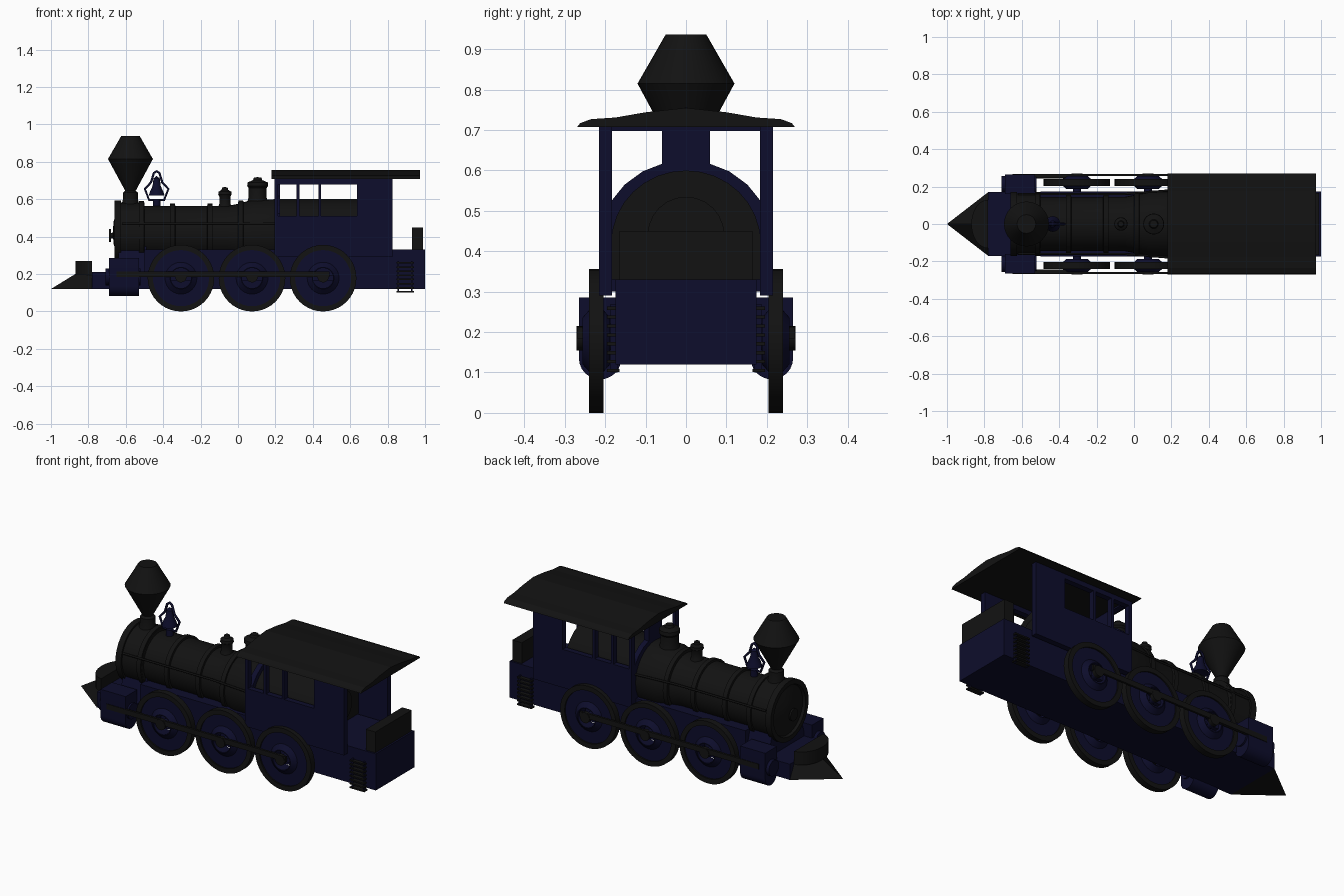
import bpy, bmesh, math
from mathutils import Matrix, Vector

if "Cube" in bpy.data.objects:
    bpy.data.objects.remove(bpy.data.objects["Cube"])


def material(name, c):
    m = bpy.data.materials.new(name)
    m.diffuse_color = (*c, 1)
    m.use_nodes = True
    m.node_tree.nodes["Principled BSDF"].inputs["Base Color"].default_value = m.diffuse_color
    return m


BLACK = material("black_iron", (0.006, 0.006, 0.006))
BLUE = material("navy_paint", (0.004, 0.004, 0.025))


def finish(bm, name, mat, smooth=False):
    bmesh.ops.remove_doubles(bm, verts=bm.verts, dist=1e-5)
    bmesh.ops.recalc_face_normals(bm, faces=bm.faces)
    me = bpy.data.meshes.new(name)
    bm.to_mesh(me)
    bm.free()
    me.materials.append(mat)
    ob = bpy.data.objects.new(name, me)
    bpy.context.collection.objects.link(ob)
    if smooth:
        bpy.ops.object.select_all(action='DESELECT')
        ob.select_set(True)
        bpy.context.view_layer.objects.active = ob
        bpy.ops.object.shade_smooth_by_angle(angle=math.radians(35))
    return ob


def box(name, mat, x0, x1, y0, y1, z0, z1):
    bm = bmesh.new()
    m = Matrix.Translation(((x0 + x1) / 2, (y0 + y1) / 2, (z0 + z1) / 2))
    m = m @ Matrix.Diagonal((abs(x1 - x0), abs(y1 - y0), abs(z1 - z0), 1))
    bmesh.ops.create_cube(bm, size=1, matrix=m)
    return finish(bm, name, mat)


def prism(name, mat, pts, axis, a, b, smooth=False):
    """Extrude a 2D outline along an axis from a to b."""
    place = {'x': lambda p, t: (t, p[0], p[1]),
             'y': lambda p, t: (p[0], t, p[1]),
             'z': lambda p, t: (p[0], p[1], t)}[axis]
    bm = bmesh.new()
    f = bm.faces.new([bm.verts.new(place(p, a)) for p in pts])
    r = bmesh.ops.extrude_face_region(bm, geom=[f])
    d = Vector(place((0, 0), b - a))
    bmesh.ops.translate(bm, vec=d, verts=[v for v in r['geom'] if isinstance(v, bmesh.types.BMVert)])
    return finish(bm, name, mat, smooth)


def lathe(name, mat, prof, axis='z', loc=(0, 0, 0), n=32):
    """Spin (radius, height) points around an axis."""
    rot = {'z': Matrix.Identity(4),
           'x': Matrix.Rotation(math.pi / 2, 4, 'Y'),
           'y': Matrix.Rotation(-math.pi / 2, 4, 'X')}[axis]
    bm = bmesh.new()
    vs = [bm.verts.new((r, 0, h)) for r, h in prof]
    es = [bm.edges.new(p) for p in zip(vs, vs[1:])]
    bmesh.ops.spin(bm, geom=vs + es, axis=(0, 0, 1), cent=(0, 0, 0), angle=2 * math.pi, steps=n)
    bmesh.ops.transform(bm, matrix=Matrix.Translation(loc) @ rot, verts=bm.verts)
    return finish(bm, name, mat, True)


def rod(name, mat, r, a, b, axis, loc, n=20):
    return lathe(name, mat, [(0, a), (r, a), (r, b), (0, b)], axis, loc, n)


def tube(name, mat, pts, r, cyclic=False):
    cu = bpy.data.curves.new(name, 'CURVE')
    cu.dimensions = '3D'
    cu.bevel_depth, cu.bevel_resolution, cu.use_fill_caps = r, 1, True
    s = cu.splines.new('POLY')
    s.points.add(len(pts) - 1)
    for p, q in zip(s.points, pts):
        p.co = (*q, 1)
    s.use_cyclic_u = cyclic
    cu.materials.append(mat)
    bpy.context.collection.objects.link(bpy.data.objects.new(name, cu))


def arc(cx, cz, rx, rz, a0, a1, n):
    return [(cx + rx * math.cos(math.radians(a0 + (a1 - a0) * i / n)),
             cz + rz * math.sin(math.radians(a0 + (a1 - a0) * i / n))) for i in range(n + 1)]


# chassis and front platform
box("main_frame", BLUE, -0.5, 1.0, -0.175, 0.175, 0.12, 0.33)
box("front_platform", BLUE, -0.78, -0.5, -0.17, 0.17, 0.12, 0.21)
prism("smokebox_saddle", BLUE, [(-0.17, 0.2), (0.17, 0.2), (0.12, 0.36), (-0.12, 0.36)], 'x', -0.64, -0.49)

# cowcatcher wedge with rounded top plate
bm = bmesh.new()
low = [bm.verts.new(p) for p in [(-1, 0, 0.12), (-0.78, 0.17, 0.12), (-0.78, -0.17, 0.12)]]
top = [bm.verts.new(p) for p in [(-0.87, 0, 0.2), (-0.78, 0.13, 0.2), (-0.78, -0.13, 0.2)]]
bm.faces.new(low)
bm.faces.new(top)
for i in range(3):
    j = (i + 1) % 3
    bm.faces.new([low[i], low[j], top[j], top[i]])
finish(bm, "cowcatcher", BLACK)
prism("cowcatcher_cap", BLACK, arc(-0.78, 0, 0.09, 0.13, 90, 270, 12), 'z', 0.195, 0.27, True)

# boiler, smokebox and bands
AX = (0, 0, 0.42)
lathe("boiler", BLACK, [(0, -0.5), (0.145, -0.5), (0.145, -0.05), (0.155, 0.0), (0.178, 0.08),
                        (0.18, 0.2), (0, 0.2)], 'x', AX)
lathe("smokebox", BLACK, [(0, -0.645), (0.14, -0.645), (0.145, -0.66), (0.172, -0.66), (0.172, -0.625),
                          (0.162, -0.625), (0.162, -0.5), (0, -0.5)], 'x', AX)
lathe("smokebox_door", BLACK, [(0, -0.67), (0.06, -0.665), (0.125, -0.645), (0, -0.64)], 'x', AX)
lathe("door_handle", BLACK, [(0, -0.69), (0.035, -0.69), (0.035, -0.68), (0.015, -0.68),
                             (0.015, -0.65)], 'x', (0, 0, 0.405), 16)
for x, r in ((-0.515, 0.17), (-0.35, 0.157), (-0.15, 0.157), (0.015, 0.172)):
    lathe("boiler_band", BLACK, [(0.13, x - 0.017), (r, x - 0.013), (r, x + 0.013), (0.13, x + 0.017)], 'x', AX)

# firebox inside the cab
prism("firebox", BLACK, [(0.185, 0.33)] + arc(0, 0.42, 0.185, 0.18, 0, 180, 16) + [(-0.185, 0.33)],
      'x', 0.2, 0.64, True)
rod("fire_door", BLACK, 0.095, 0.63, 0.66, 'x', (0, 0, 0.44), 24)

# chimney
lathe("chimney", BLACK, [(0, 0.56), (0.05, 0.56), (0.04, 0.6), (0.04, 0.635), (0.028, 0.645),
                         (0.12, 0.815), (0.05, 0.937), (0, 0.937)], 'z', (-0.575, 0, 0))

# domes
lathe("sand_dome", BLACK, [(0, 0.54), (0.04, 0.55), (0.03, 0.575), (0.03, 0.615), (0.036, 0.625), (0.034, 0.64),
                           (0.018, 0.65), (0.014, 0.663), (0, 0.665)], 'z', (-0.07, 0, 0), 24)
lathe("steam_dome", BLACK, [(0, 0.55), (0.06, 0.57), (0.048, 0.61), (0.048, 0.66), (0.056, 0.67), (0.054, 0.69),
                            (0.025, 0.702), (0.02, 0.716), (0, 0.718)], 'z', (0.105, 0, 0), 24)

# bell and its frame
lathe("bell", BLUE, [(0, 0.63), (0.042, 0.62), (0.036, 0.64), (0.022, 0.67), (0.017, 0.71), (0, 0.725)],
      'z', (-0.435, 0, 0), 20)
tube("bell_frame", BLUE, [(-0.475, 0, 0.595), (-0.395, 0, 0.595), (-0.372, 0, 0.655), (-0.405, 0, 0.69),
                          (-0.42, 0, 0.74), (-0.435, 0, 0.75), (-0.45, 0, 0.74), (-0.465, 0, 0.69),
                          (-0.498, 0, 0.655)], 0.007, True)
rod("bell_post", BLUE, 0.02, 0.55, 0.6, 'z', (-0.435, 0, 0), 12)

# cab front wall with two windows following the boiler
arch = [(0.2, 0.3)] + arc(0, 0.42, 0.215, 0.205, 30, 150, 8) + [(-0.2, 0.3)]
prism("cab_front_panel", BLUE, arch, 'x', 0.195, 0.225)
box("cab_front_column", BLUE, 0.195, 0.225, -0.06, 0.06, 0.58, 0.71)
box("cab_header", BLUE, 0.195, 0.225, -0.2, 0.2, 0.698, 0.715)

# roof
half = [(0.27, 0.707), (0.262, 0.717), (0.235, 0.727), (0.175, 0.731), (0.1, 0.744)]
roof = half + [(0, 0.755)] + [(-y, z) for y, z in reversed(half)]
prism("cab_roof", BLACK, roof, 'x', 0.178, 0.972)

# coal box on the rear deck
box("coal_box", BLACK, 0.93, 0.99, -0.165, 0.165, 0.33, 0.45)

for s, side in ((-1, "near"), (1, "far")):
    # cab side wall with three windows
    y0, y1 = s * 0.183, s * 0.215
    box(side + "_cab_lower_wall", BLUE, 0.195, 0.825, y0, y1, 0.29, 0.51)
    box(side + "_cab_top_rail", BLUE, 0.195, 0.825, y0, y1, 0.68, 0.715)
    for a, b in ((0.195, 0.213), (0.312, 0.328), (0.43, 0.445), (0.635, 0.825)):
        box(side + "_cab_post", BLUE, a, b, y0, y1, 0.51, 0.68)

    # steam cylinder with rounded bottom and end covers
    prism(side + "_cylinder", BLUE, [(s * 0.265, 0.285), (s * 0.16, 0.285)]
          + [(s * y, z) for y, z in arc(0.2125, 0.135, 0.0525, 0.052, 180, 360, 12)], 'x', -0.69, -0.53, True)
    rod(side + "_cylinder_cover", BLUE, 0.045, -0.708, -0.52, 'x', (0, s * 0.2125, 0.185), 20)
    rod(side + "_piston_rod", BLACK, 0.012, -0.53, -0.3, 'x', (0, s * 0.255, 0.195), 12)

    # wheels: black tyre, blue dished centre, crank pin
    for x in (-0.305, 0.075, 0.455):
        c = (x, s * 0.222, 0.178)
        lathe(side + "_tyre", BLACK, [(0.178, -0.018), (0.178, 0.018), (0.15, 0.018), (0.15, -0.018),
                                      (0.178, -0.018)], 'y', c, 40)
        lathe(side + "_wheel_disc", BLUE, [(0.152, -0.01), (0.152, 0.01), (0.085, 0.01), (0.058, 0.034),
                                           (0.054, 0.034), (0.054, -0.034), (0.058, -0.034), (0.085, -0.01),
                                           (0.152, -0.01)], 'y', c, 40)
        rod(side + "_axle", BLUE, 0.022, -0.06, 0.034, 'y', c, 16) if s > 0 else \
            rod(side + "_axle", BLUE, 0.022, -0.034, 0.06, 'y', c, 16)
        box(side + "_spoke", BLUE, x - 0.057, x + 0.057, s * 0.21, s * 0.235, 0.165, 0.191)
        a, b = sorted((s * 0.25, s * 0.271))
        rod(side + "_crank_pin", BLACK, 0.03, a, b, 'y', (x, 0, 0.185), 20)
    box(side + "_coupling_rod", BLACK, -0.65, 0.49, s * 0.256, s * 0.268, 0.183, 0.213)

    # boiler handrail
    tube(side + "_handrail", BLACK, [(-0.62, s * 0.16, 0.47), (-0.05, s * 0.16, 0.47), (0.2, s * 0.18, 0.47)], 0.006)

    # rear steps
    for i in range(8):
        z = 0.105 + i * 0.022
        box(side + "_step", BLACK, 0.848, 0.94, s * 0.165, s * 0.195, z - 0.004, z + 0.004)
    for x in (0.858, 0.93):
        box(side + "_step_rail", BLUE, x - 0.004, x + 0.004, s * 0.17, s * 0.187, 0.1, 0.27)
